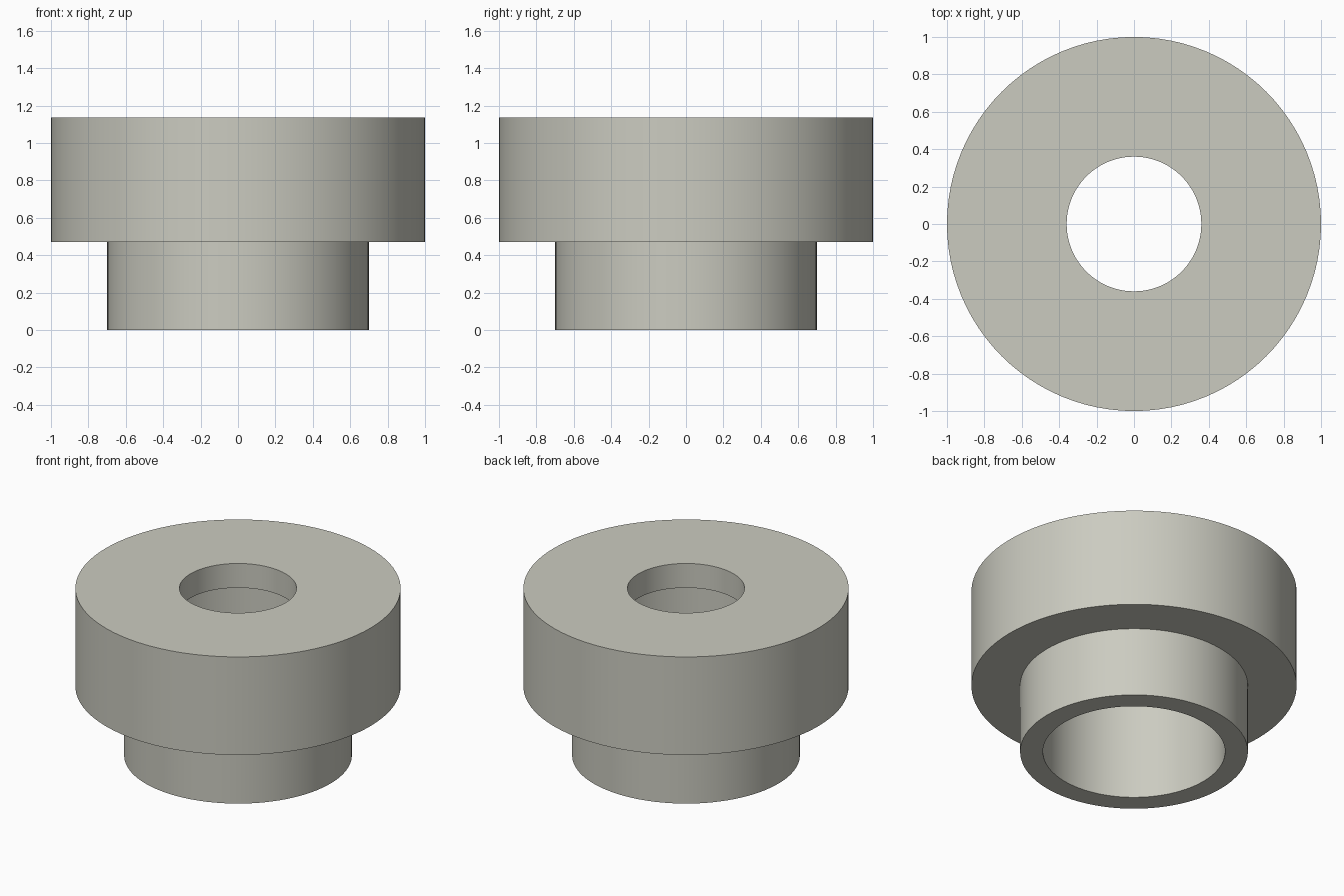
import bpy
import bmesh
from math import tau
from mathutils import Matrix

default = bpy.data.objects.get("Cube")
if default:
    bpy.data.objects.remove(default, do_unlink=True)

SEGMENTS = 96

# Single warm grey material
colour = (0.60, 0.60, 0.53, 1.0)
grey = bpy.data.materials.new("warm grey")
grey.use_nodes = True
grey.diffuse_color = colour
grey.node_tree.nodes["Principled BSDF"].inputs["Base Color"].default_value = colour


def lathe(name, profile):
    """Revolve a closed (radius, height) profile around the z axis."""
    bm = bmesh.new()
    rings = []
    for i in range(SEGMENTS):
        turn = Matrix.Rotation(tau * i / SEGMENTS, 3, "Z")
        rings.append([bm.verts.new(turn @ Matrix.Identity(3) @ bm_point(r, z))
                      for r, z in profile])
    count = len(profile)
    for i, ring in enumerate(rings):
        following = rings[(i + 1) % SEGMENTS]
        for j in range(count):
            k = (j + 1) % count
            bm.faces.new((ring[j], following[j], following[k], ring[k]))
    bmesh.ops.recalc_face_normals(bm, faces=bm.faces)
    mesh = bpy.data.meshes.new(name)
    bm.to_mesh(mesh)
    bm.free()
    mesh.materials.append(grey)
    obj = bpy.data.objects.new(name, mesh)
    bpy.context.collection.objects.link(obj)
    return obj


def bm_point(radius, height):
    return Matrix.Translation((radius, 0, height)).to_translation()


# Stepped bushing: wide head, narrow neck, and a counterbored through hole
bushing = lathe("stepped_bushing", [
    (0.56, 0.0), (0.70, 0.0),      # neck bottom rim
    (0.70, 0.47), (1.0, 0.47),     # shoulder under the head
    (1.0, 1.135), (0.36, 1.135),   # head top
    (0.36, 0.97), (0.56, 0.97),    # inner ledge above the counterbore
])

# Smooth walls, crisp rims
bpy.ops.object.select_all(action="DESELECT")
bushing.select_set(True)
bpy.context.view_layer.objects.active = bushing
bpy.ops.object.shade_smooth_by_angle()
